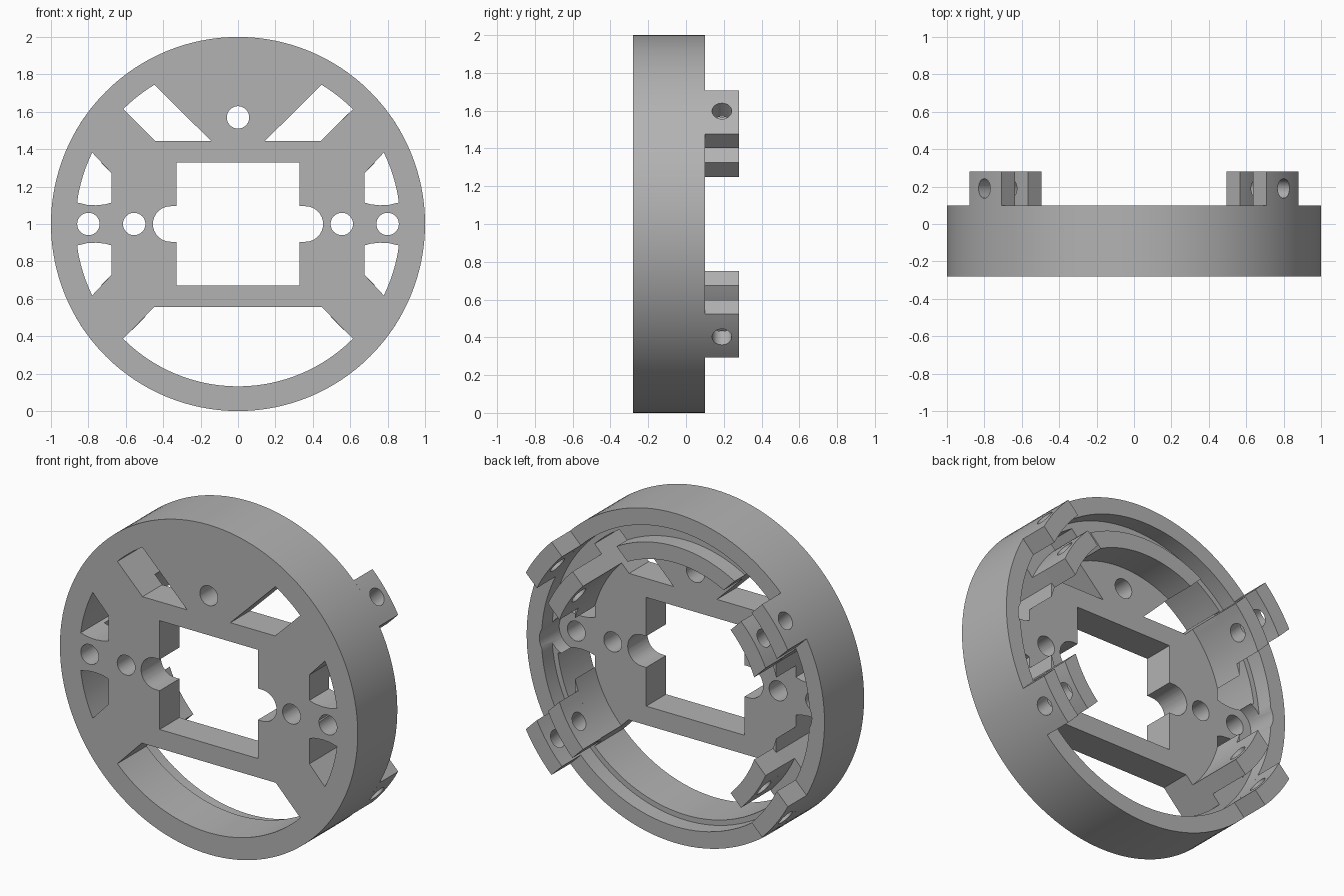
import bpy, bmesh, math

cube = bpy.data.objects.get("Cube")
if cube:
    bpy.data.objects.remove(cube)

FRONT, PLATE, FLOOR, RIM, TAB = -0.28, -0.09, 0.0, 0.1, 0.28
BAND = 0.286          # spoke width, measured off the diagonal
D = math.sqrt(0.5)

grey = bpy.data.materials.new("grey")
grey.use_nodes = True
grey.diffuse_color = (0.45, 0.45, 0.45, 1)
grey.node_tree.nodes["Principled BSDF"].inputs["Base Color"].default_value = (0.45, 0.45, 0.45, 1)


def finish(bm, name):
    bmesh.ops.recalc_face_normals(bm, faces=bm.faces)
    mesh = bpy.data.meshes.new(name)
    bm.to_mesh(mesh)
    bm.free()
    mesh.materials.append(grey)
    ob = bpy.data.objects.new(name, mesh)
    bpy.context.collection.objects.link(ob)
    return ob


def prism(name, points, y0, y1):
    """Extrude an outline of (x, height from centre) along y."""
    bm = bmesh.new()
    face = bm.faces.new([bm.verts.new((x, y0, z + 1)) for x, z in points])
    new = bmesh.ops.extrude_face_region(bm, geom=[face])["geom"]
    bmesh.ops.translate(bm, vec=(0, y1 - y0, 0),
                        verts=[v for v in new if isinstance(v, bmesh.types.BMVert)])
    return finish(bm, name)


def arc(cx, cz, r, a0, a1, n):
    steps = [math.radians(a0 + (a1 - a0) * i / n) for i in range(n + 1)]
    return [(cx + r * math.cos(a), cz + r * math.sin(a)) for a in steps]


def circle(cx, cz, r, n=32):
    return arc(cx, cz, r, 0, 360, n)[:-1]


def cut(target, cutters):
    for c in cutters:
        mod = target.modifiers.new("cut", 'BOOLEAN')
        mod.operation, mod.solver, mod.object = 'DIFFERENCE', 'EXACT', c
    graph = bpy.context.evaluated_depsgraph_get()
    mesh = bpy.data.meshes.new_from_object(target.evaluated_get(graph))
    target.modifiers.clear()
    target.data = mesh
    for c in cutters:
        bpy.data.objects.remove(c)


def smooth(ob):
    bpy.ops.object.select_all(action='DESELECT')
    ob.select_set(True)
    bpy.context.view_layer.objects.active = ob
    bpy.ops.object.shade_smooth_by_angle(angle=math.radians(30))


# Housing: front plate, outer rim, groove and inner wall turned as one profile
profile = [(0, FRONT), (1, FRONT), (1, RIM), (0.9, RIM), (0.9, FLOOR), (0.8, FLOOR),
           (0.8, RIM), (0.7, RIM), (0.7, PLATE), (0, PLATE)]
bm = bmesh.new()
verts = [bm.verts.new((r, y, 1)) for r, y in profile]
edges = [bm.edges.new(pair) for pair in zip(verts, verts[1:])]
bmesh.ops.spin(bm, geom=verts + edges, cent=(0, 0, 1), axis=(0, 1, 0),
               angle=math.tau, steps=128, use_duplicate=False)
bmesh.ops.remove_doubles(bm, verts=bm.verts, dist=0.0005)
housing = finish(bm, "housing")

# Openings through the plate
through = []


def opening(points, y0=-0.5):
    through.append(prism("cutter", points, y0, 0.5))


W = 0.868
edge_angle = math.degrees(math.atan2(0.75, 0.45))
opening([(-0.45, -0.445), (0.45, -0.445)] + arc(0, 0, W, -45, -135, 40))
for s in (1, -1):
    upper = [(0.145, 0.445), (0.445, 0.445)] + arc(0, 0, W, 45, edge_angle, 8)
    opening([(s * x, z) for x, z in upper])
    lower_edge = [(0.86, 0.115), (0.81, 0.103), (0.76, 0.1), (0.71, 0.105), (0.675, 0.115)]
    for t in (1, -1):
        side = lower_edge + [(0.675, 0.27)] + arc(0, 0, W, 26.1, 7.7, 8)[:-1]
        opening([(s * x, t * z) for x, z in side])
    opening(circle(s * 0.8, 0, 0.06))
    opening(circle(s * 0.555, 0, 0.06))
    # Round pocket behind the outer screw hole
    pocket = arc(0.8, 0, 0.115, -90, 90, 16) + [(0.6, 0.115), (0.6, -0.115)]
    opening([(s * x, z) for x, z in pocket], PLATE)
opening(circle(0, 0.57, 0.06))

# Square centre with a rounded notch on each side
half = [(0.33, -0.33), (0.33, -0.095)] + arc(0.36, 0, 0.095, -90, 90, 16) + [(0.33, 0.095), (0.33, 0.33)]
opening(half + [(-x, -z) for x, z in half])
cut(housing, through)
smooth(housing)


# Curved clamp tabs in pairs at the four spokes, each pair drilled along the diagonal
def tab(name, r0, r1, sx, sz):
    vs = [BAND * i / 8 for i in range(9)]
    outline = [(math.sqrt(r1 * r1 - v * v), v) for v in vs]
    outline += [(math.sqrt(r0 * r0 - v * v), v) for v in reversed(vs)]
    ob = prism(name, [(sx * D * (u + v), sz * D * (u - v)) for u, v in outline], RIM, TAB)
    bm = bmesh.new()
    bmesh.ops.create_cone(bm, cap_ends=True, segments=32, radius1=0.052, radius2=0.052, depth=1.2)
    drill = finish(bm, "drill")
    drill.rotation_euler = (0, sx * sz * math.pi / 4, 0)
    v = BAND / 2
    drill.location = (sx * D * (0.85 + v), 0.19, 1 + sz * D * (0.85 - v))
    bpy.context.view_layer.update()
    cut(ob, [drill])
    smooth(ob)


for sx, left in ((1, "left"), (-1, "right")):
    for sz, top in ((1, "upper"), (-1, "lower")):
        tab(f"{top}_{left}_outer_tab", 0.9, 1.0, sx, sz)
        tab(f"{top}_{left}_inner_tab", 0.7, 0.8, sx, sz)
